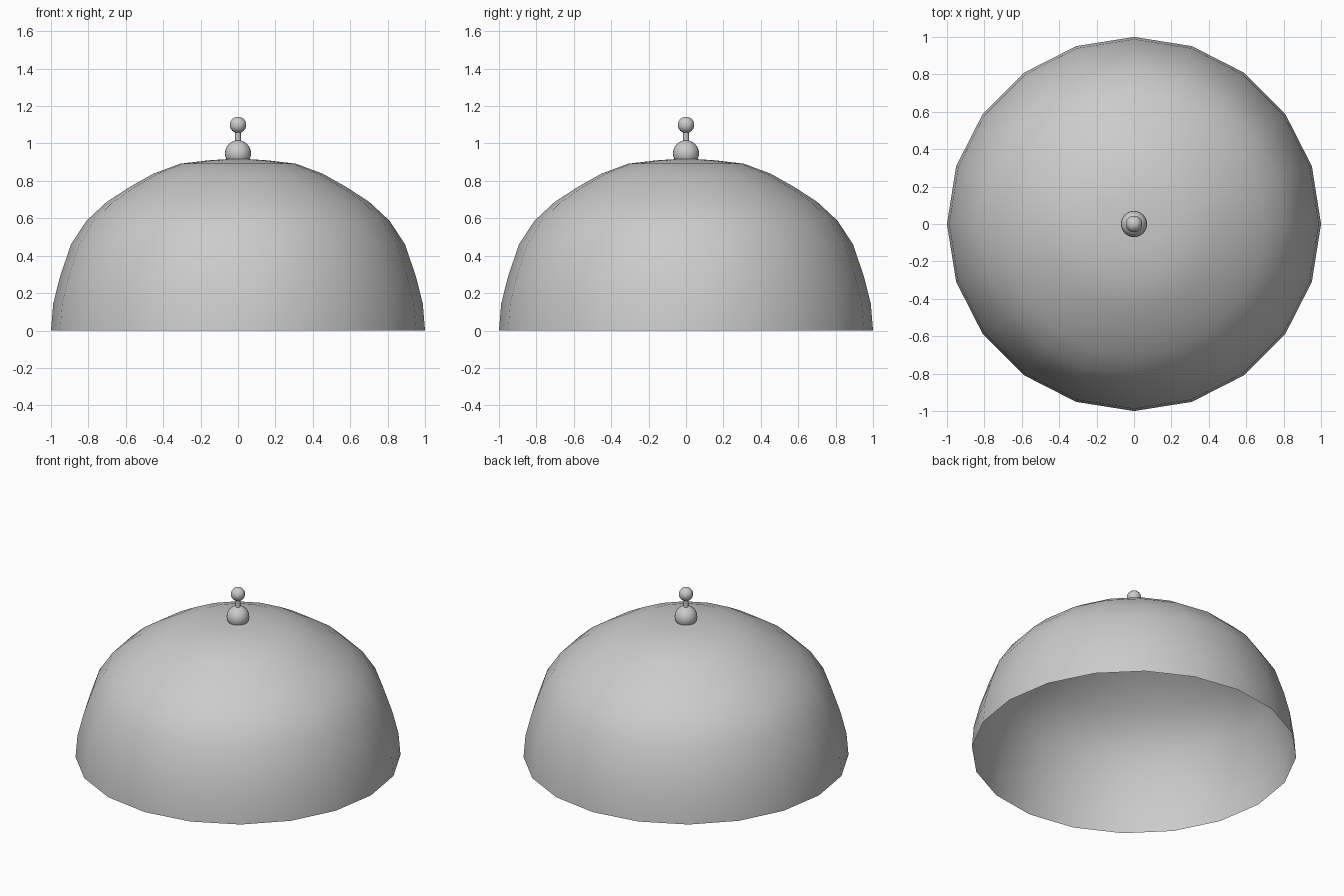
import bpy, bmesh, math

if "Cube" in bpy.data.objects:
    bpy.data.objects.remove(bpy.data.objects["Cube"])


def lathe(name, profile, segments):
    """Revolve an (r, z) profile around the z axis."""
    bm = bmesh.new()
    verts = [bm.verts.new((r, 0, z)) for r, z in profile]
    edges = [bm.edges.new(pair) for pair in zip(verts, verts[1:])]
    bmesh.ops.spin(bm, geom=verts + edges, axis=(0, 0, 1), cent=(0, 0, 0),
                   angle=math.tau, steps=segments, use_duplicate=False)
    bmesh.ops.remove_doubles(bm, verts=bm.verts, dist=1e-4)
    bmesh.ops.recalc_face_normals(bm, faces=bm.faces)
    mesh = bpy.data.meshes.new(name)
    bm.to_mesh(mesh)
    bm.free()
    mesh.shade_smooth()
    obj = bpy.data.objects.new(name, mesh)
    bpy.context.collection.objects.link(obj)
    return obj


def ball_profile(radius, z, steps=12):
    return [(radius * math.sin(math.pi * i / steps),
             z - radius * math.cos(math.pi * i / steps)) for i in range(steps + 1)]


# Thin open dome with twenty sides
lathe("dome", [(1, 0), (0.988, 0.145), (0.951, 0.29), (0.892, 0.463),
               (0.809, 0.588), (0.705, 0.685), (0.588, 0.762),
               (0.454, 0.838), (0.309, 0.892), (0.156, 0.91), (0, 0.92)], 20)

# Finial on the crown
lathe("lower_knob", ball_profile(0.07, 0.947), 24)
lathe("stem", [(0.015, 1.0), (0.015, 1.07)], 16)
lathe("top_ball", ball_profile(0.044, 1.099), 24)
